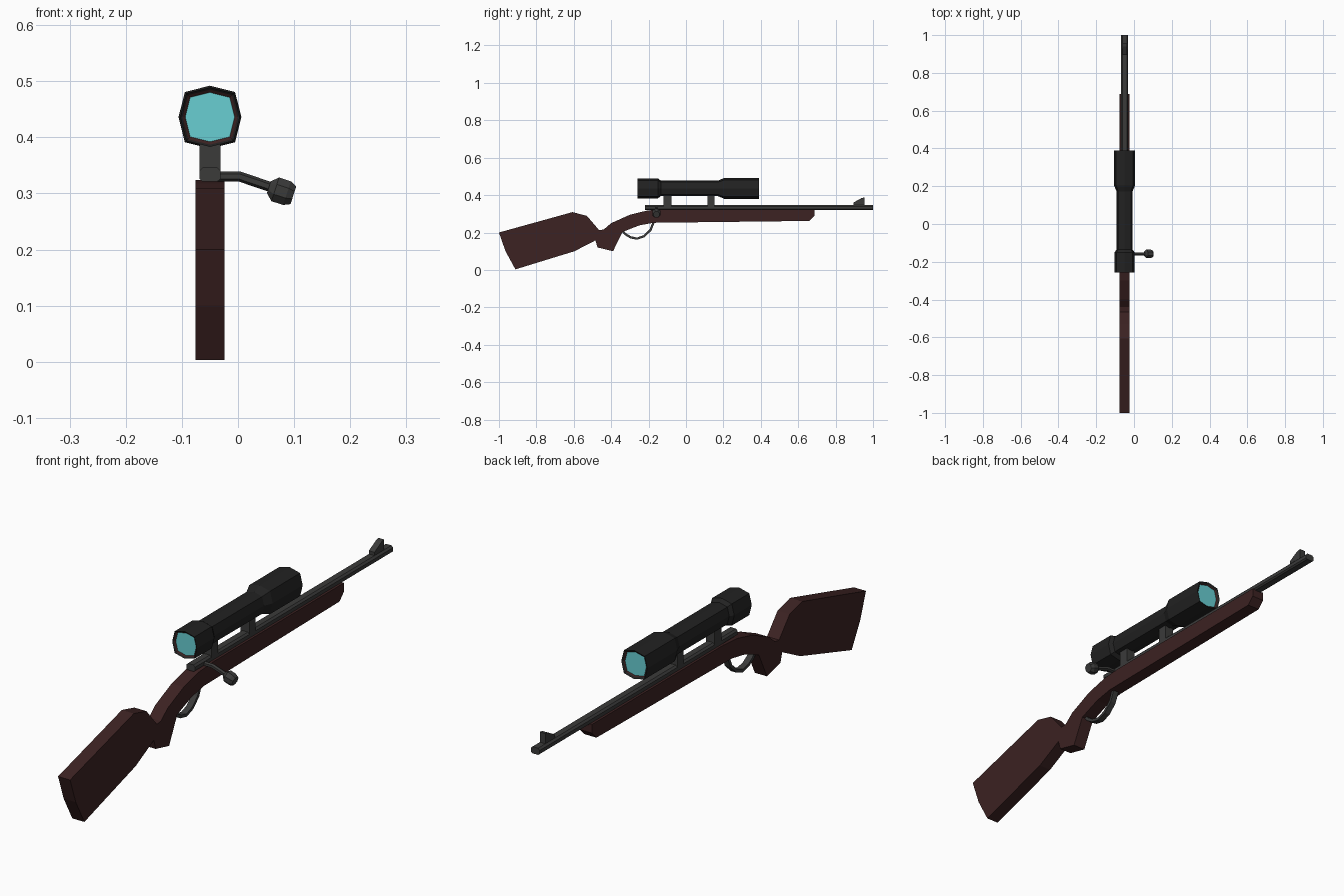
import bpy, bmesh, math
from mathutils import Vector

if "Cube" in bpy.data.objects:
    bpy.data.objects.remove(bpy.data.objects["Cube"])

CX = -0.05  # centre plane of the rifle


def mat(name, r, g, b):
    m = bpy.data.materials.new(name)
    m.diffuse_color = (r, g, b, 1)
    m.use_nodes = True
    m.node_tree.nodes["Principled BSDF"].inputs["Base Color"].default_value = m.diffuse_color
    return m


WOOD = mat("dark_red_wood", 0.045, 0.016, 0.016)
STEEL = mat("grey_steel", 0.043, 0.043, 0.042)
BLACK = mat("black_metal", 0.0155, 0.0155, 0.0155)
GLASS = mat("cyan_glass", 0.14, 0.62, 0.65)


def finish(name, bm, mats):
    bmesh.ops.recalc_face_normals(bm, faces=bm.faces[:])
    me = bpy.data.meshes.new(name)
    bm.to_mesh(me)
    bm.free()
    for m in mats:
        me.materials.append(m)
    ob = bpy.data.objects.new(name, me)
    bpy.context.collection.objects.link(ob)
    return ob


def plate(name, pts, half, m):
    """Extrude a (y, z) side profile across the centre plane."""
    bm = bmesh.new()
    f = bm.faces.new([bm.verts.new((CX - half, y, z)) for y, z in pts])
    r = bmesh.ops.extrude_face_region(bm, geom=[f])
    bmesh.ops.translate(bm, vec=(2 * half, 0, 0),
                        verts=[v for v in r["geom"] if isinstance(v, bmesh.types.BMVert)])
    bmesh.ops.triangulate(bm, faces=[f for f in bm.faces if len(f.verts) > 4])
    return finish(name, bm, [m])


def skin(name, rings, mats, rule=None):
    """Join rings of points into a closed, capped skin."""
    bm = bmesh.new()
    vs = [[bm.verts.new(p) for p in ring] for ring in rings]
    n = len(vs[0])
    for k in range(len(vs) - 1):
        for i in range(n):
            j = (i + 1) % n
            f = bm.faces.new((vs[k][i], vs[k][j], vs[k + 1][j], vs[k + 1][i]))
            f.material_index = rule(k) if rule else 0
    for k in (0, -1):
        f = bm.faces.new(vs[k])
        f.material_index = rule(k, True) if rule else 0
    return finish(name, bm, mats)


def ring_about(c, d, r, n=6):
    """Regular ring around point c, facing along d in the xz plane."""
    d = Vector(d).normalized()
    a = Vector((0, 1, 0))
    b = d.cross(a)
    return [Vector(c) + r * (math.cos(t) * a + math.sin(t) * b)
            for t in [2 * math.pi * (i + 0.5) / n for i in range(n)]]


# wooden stock
plate("stock", [(-1, .2), (-.607, .309), (-.53, .289), (-.465, .213), (-.44, .216), (-.40, .25),
                (-.30, .295), (-.205, .318), (-.12, .324), (.687, .324), (.687, .29), (.66, .262),
                (-.175, .252), (-.25, .238), (-.34, .203), (-.39, .10), (-.473, .12),
                (-.484, .158), (-.596, .10), (-.912, .003), (-.965, .10)], 0.026, WOOD)

# barrel and receiver, flattened octagon section
sec = [(-.019, .326), (-.019, .34), (-.012, .347), (.012, .347),
       (.019, .34), (.019, .326), (.013, .321), (-.013, .321)]
skin("barrel", [[(CX + x, y, z) for x, z in sec] for y in (-.22, 1.0)], [STEEL])

# front sight
plate("front_sight", [(.895, .34), (.895, .36), (.94, .385), (.955, .387), (.955, .34)], .012, STEEL)

# scope mounts
for i, (y0, y1) in enumerate([(-.12, -.078), (.115, .152)]):
    plate("scope_mount_%d" % (i + 1), [(y0, .335), (y1, .335), (y1, .41), (y0, .41)], .019, STEEL)

# scope: eight-sided lathe with recessed lenses at both ends
prof = [(-.249, .044), (-.253, .049), (-.258, .053), (-.15, .053), (-.135, .042), (.172, .042),
        (.205, .056), (.39, .056), (.385, .050), (.381, .046)]


def octagon(y, r):
    return [(CX + r * s * math.cos(i * math.pi / 4), y, .436 + r * s * math.sin(i * math.pi / 4))
            for i in range(8) for s in [1.13 if i % 2 else 1.0]]


def scope_rule(k, cap=False):
    if cap:
        return 2
    return 1 if k in (0, len(prof) - 2) else 0


skin("scope", [octagon(y, r) for y, r in prof], [BLACK, WOOD, GLASS], scope_rule)

# bolt arm and knob
BY = -.158
arm = [((-.05, BY, .33), (1, 0, 0)), ((.003, BY, .33), (1, 0, -.16)), ((.065, BY, .309), (1, 0, -.33))]
skin("bolt_arm", [ring_about(c, d, .009) for c, d in arm], [STEEL])
d = Vector((.95, 0, -.31)).normalized()
base = Vector((.055, BY, .311))
skin("bolt_knob", [ring_about(base + d * t, d, r, 8)
                   for t, r in [(0, .012), (.012, .024), (.034, .024), (.046, .018)]], [STEEL])

# trigger guard: flat strip swept along an arc
path = [Vector(p) for p in [(-.345, .215), (-.325, .192), (-.298, .175), (-.262, .167),
                            (-.225, .18), (-.19, .213), (-.172, .258)]]
rings = []
for i, p in enumerate(path):
    t = (path[min(i + 1, len(path) - 1)] - path[max(i - 1, 0)]).normalized()
    n = Vector((-t.y, t.x)) * .006
    rings.append([(CX + s * .012, p.x + e * n.x, p.y + e * n.y)
                  for s, e in [(-1, -1), (1, -1), (1, 1), (-1, 1)]])
skin("trigger_guard", rings, [STEEL])
